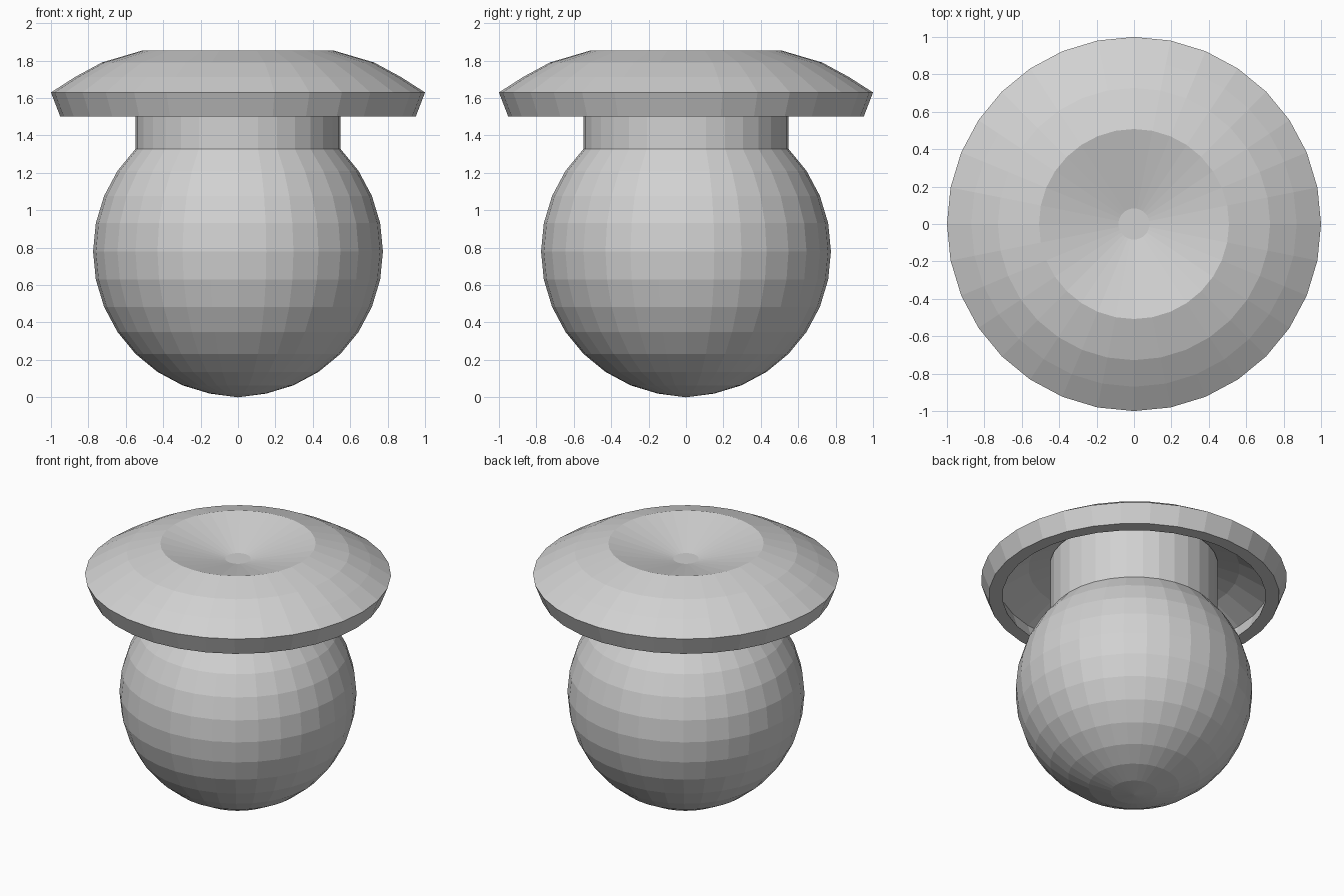
import bpy
import bmesh
import math

if "Cube" in bpy.data.objects:
    bpy.data.objects.remove(bpy.data.objects["Cube"])

SEGMENTS = 32

grey = bpy.data.materials.new("plain grey")
grey.diffuse_color = (0.64, 0.64, 0.64, 1.0)
grey.use_nodes = True
grey.node_tree.nodes["Principled BSDF"].inputs["Base Color"].default_value = grey.diffuse_color


def lathe(name, profile):
    """Revolve (radius, z) points around z; radius 0 makes a pole."""
    bm = bmesh.new()
    rings = []
    for r, z in profile:
        if r == 0:
            rings.append([bm.verts.new((0, 0, z))] * SEGMENTS)
        else:
            angles = [2 * math.pi * i / SEGMENTS for i in range(SEGMENTS)]
            rings.append([bm.verts.new((r * math.cos(a), r * math.sin(a), z)) for a in angles])
    for low, high in zip(rings, rings[1:]):
        for i in range(SEGMENTS):
            j = (i + 1) % SEGMENTS
            corners = [low[i], low[j], high[j], high[i]]
            bm.faces.new(list(dict.fromkeys(corners)))
    bmesh.ops.recalc_face_normals(bm, faces=bm.faces[:])
    mesh = bpy.data.meshes.new(name)
    bm.to_mesh(mesh)
    bm.free()
    mesh.materials.append(grey)
    obj = bpy.data.objects.new(name, mesh)
    bpy.context.collection.objects.link(obj)
    return obj


# Round body cut off at 45 degrees, drawn up into a straight neck
R = 0.775
body = [(R * math.sin(k * math.pi / 16), R - R * math.cos(k * math.pi / 16) + 0.005)
        for k in range(1, 13)]
neck_radius = body[-1][0]
lathe("body_and_neck", [(0, 0.0)] + body + [(neck_radius, 1.74), (0, 1.71)])

# Hollow wide cap with a dished top and a thick rim
lathe("cap", [
    # outer skin, from the dish centre to the rim
    (0, 1.745), (0.083, 1.745), (0.508, 1.855), (0.728, 1.79),
    (0.87, 1.713), (1.0, 1.63), (0.95, 1.5),
    # inner skin, from the rim back to the centre
    (0.86, 1.5), (0.89, 1.60), (0.69, 1.71), (0.5, 1.765),
    (0.083, 1.66), (0, 1.66),
])
